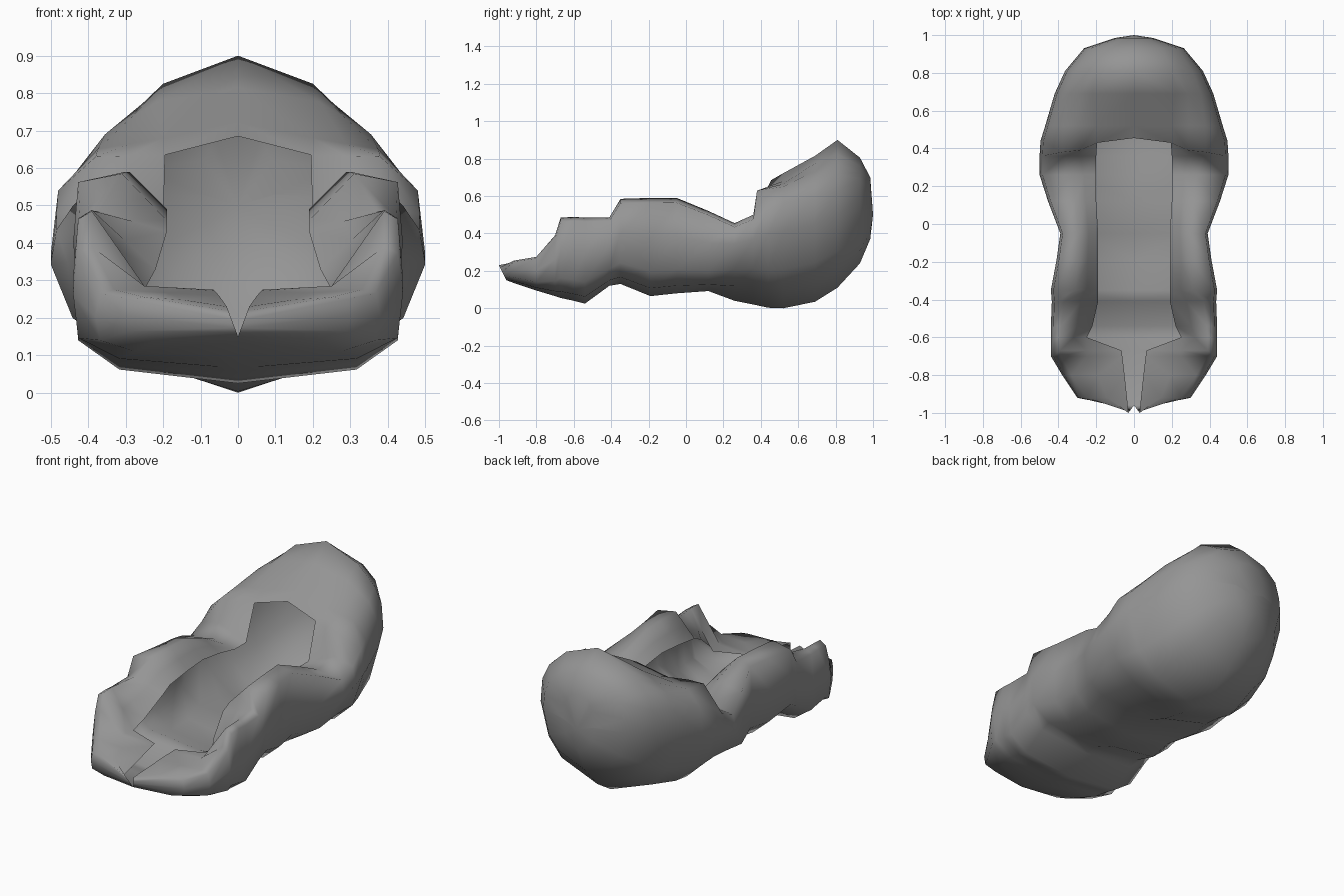
import bpy, bmesh

if "Cube" in bpy.data.objects:
    bpy.data.objects.remove(bpy.data.objects["Cube"])

# Stations from front to back:
# y, bottom z, half width, rim x, rim z, lip x, lip z, (hood ridge z)
BODY = [
    (-.92, .135, .30, .25, .255, .037, .240),
    (-.80, .095, .38, .33, .275, .050, .258),
    (-.70, .065, .44, .39, .39, .062, .272),
    (-.67, .055, .44, .39, .485, .065, .275),
    (-.60, .040, .44, .39, .488, .25, .275),
    (-.54, .025, .44, .385, .485, .22, .33),
    (-.41, .120, .435, .37, .485, .19, .43),
    (-.35, .130, .44, .31, .585, .19, .46),
    (-.19, .065, .41, .30, .59, .19, .48),
    (-.05, .080, .39, .29, .59, .19, .49),
    (.12, .092, .455, .31, .52, .20, .46),
    (.26, .040, .50, .33, .455, .20, .43),
    (.36, .020, .50, .37, .50, .20, .43),
]
HOOD = [
    (.44, .003, .495, .38, .63, .195, .635, .685),
    (.52, .000, .47, .375, .65, .20, .68, .722),
    (.69, .035, .42, .355, .69, .22, .775, .815),
    (.81, .110, .365, .31, .72, .20, .825, .90),
    (.93, .240, .265, .23, .69, .15, .76, .805),
    (.985, .370, .10, .09, .62, .06, .68, .70),
]


def half_section(s):
    """Right half of a cross-section, bottom centre round to the inturned lip."""
    y, zb, w, rx, rz, lx, lz = s[:7]
    hood = len(s) > 7
    h = rz - zb
    if hood:        # round heel
        a, b, c, k, m = .15, .32, .63, .63, .86
    elif y > .2:    # narrowing belly in front of the heel
        a, b, c, k, m = .19, .40, .73, .60, .86
    else:
        a, b, c, k, m = .08, .25, .6, .72, .97
    mid = ((rx + lx) / 2, (rz + lz) / 2)
    if -.75 < y < -.62:    # flat part of the toe flap
        mid = (.25, .285)
    pts = [(0, zb), (k * w, zb + a * h), (m * w, zb + b * h),
           (w, zb + c * h), (.97 * w, rz - (.09 if hood else .05 * h)),
           (rx, rz), mid, (lx, lz)]
    if hood:
        pts.append((0, s[7]))
    return [(x, y, z) for x, z in pts]


# V-shaped notch at the front tip
front = [(.03 * t / 7, -.96 - .04 * t / 7, .15 + .08 * t / 7) for t in range(8)]
sections = [front] + [half_section(s) for s in BODY + HOOD]

# Hood brim leans forward at its corners
brim = sections[len(BODY) + 1]
for i, y in ((5, .38), (6, .39), (7, .43), (8, .455)):
    brim[i] = (brim[i][0], y, brim[i][2])

# Open padded shell: loft the half sections, the hood closes over the top
bm = bmesh.new()
rings = [[bm.verts.new(p) for p in s] for s in sections]
for r0, r1 in zip(rings, rings[1:]):
    for j in range(min(len(r0), len(r1)) - 1):
        bm.faces.new((r0[j], r1[j], r1[j + 1], r0[j + 1]))

# Rounded back end
pole = bm.verts.new((0, 1.0, .50))
for p, q in zip(rings[-1], rings[-1][1:]):
    bm.faces.new((p, pole, q))

mesh = bpy.data.meshes.new("padded_shell")
bm.to_mesh(mesh)
bm.free()
shell = bpy.data.objects.new("padded_shell", mesh)
bpy.context.collection.objects.link(shell)

# Single grey
grey = bpy.data.materials.new("mid grey")
grey.diffuse_color = (.30, .30, .30, 1)
grey.use_nodes = True
grey.node_tree.nodes["Principled BSDF"].inputs["Base Color"].default_value = grey.diffuse_color
mesh.materials.append(grey)

# Smooth shading, then mirror to the left half
bpy.context.view_layer.objects.active = shell
shell.select_set(True)
bpy.ops.object.shade_smooth()
mirror = shell.modifiers.new("mirror", 'MIRROR')
mirror.use_axis[0] = True
mirror.use_mirror_merge = True
mirror.merge_threshold = .001
